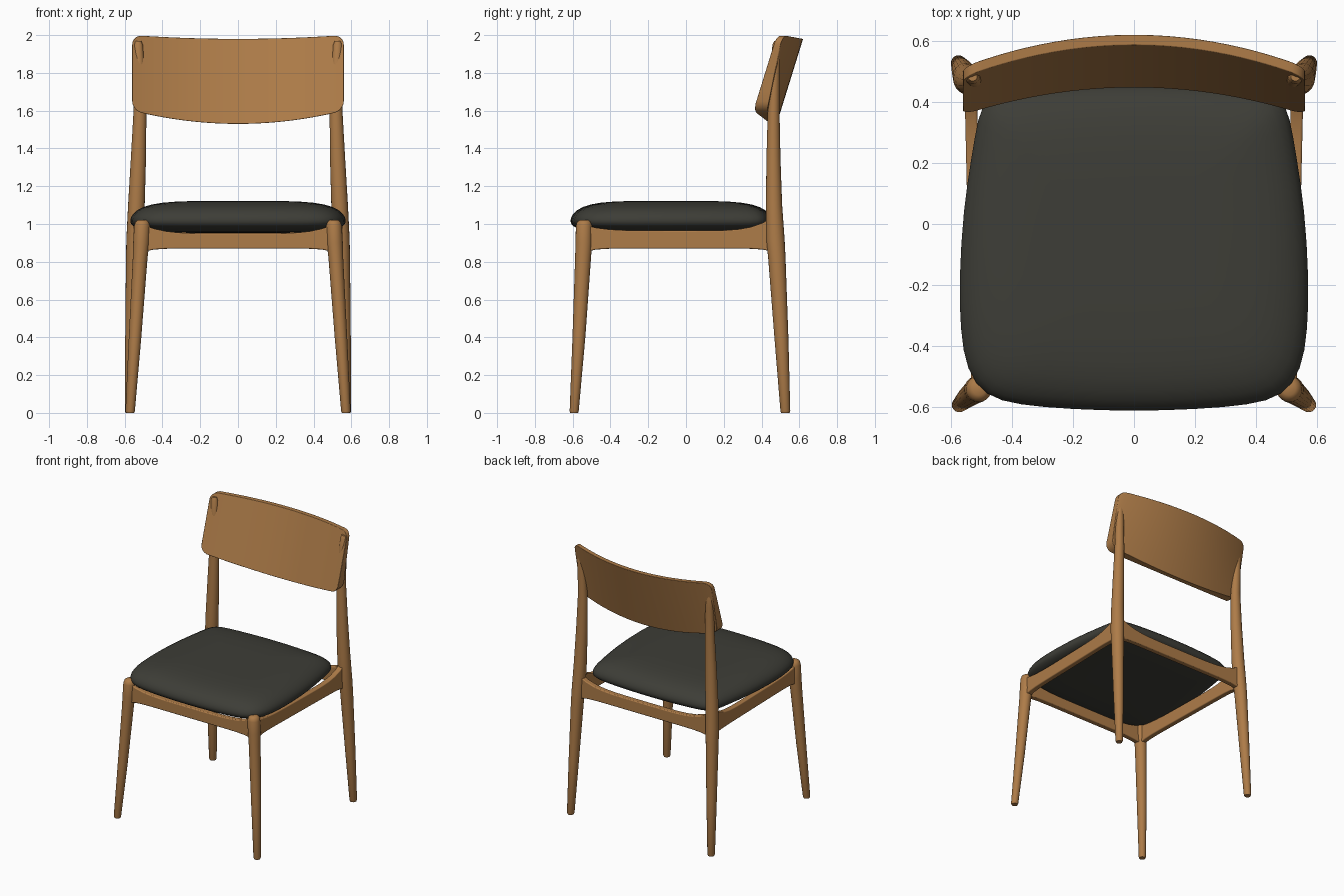
import bpy, bmesh, math
from mathutils import Vector

if "Cube" in bpy.data.objects:
    bpy.data.objects.remove(bpy.data.objects["Cube"])


def material(name, rgb):
    m = bpy.data.materials.new(name)
    m.diffuse_color = (*rgb, 1)
    m.use_nodes = True
    m.node_tree.nodes["Principled BSDF"].inputs["Base Color"].default_value = m.diffuse_color
    return m


WOOD = material("warm_wood", (0.42, 0.20, 0.065))
FABRIC = material("charcoal_upholstery", (0.047, 0.047, 0.038))


def loft(name, rings, mat, angle=40, bevel=0, subsurf=0):
    """Skin a row of closed rings and cap both ends."""
    bm = bmesh.new()
    rows = [[bm.verts.new(p) for p in ring] for ring in rings]
    n = len(rows[0])
    for a, b in zip(rows, rows[1:]):
        for i in range(n):
            j = (i + 1) % n
            bm.faces.new((a[i], a[j], b[j], b[i]))
    bm.faces.new(rows[0])
    bm.faces.new(rows[-1])
    bmesh.ops.recalc_face_normals(bm, faces=bm.faces)
    me = bpy.data.meshes.new(name)
    bm.to_mesh(me)
    bm.free()
    me.materials.append(mat)
    ob = bpy.data.objects.new(name, me)
    bpy.context.collection.objects.link(ob)
    bpy.ops.object.select_all(action='DESELECT')
    ob.select_set(True)
    bpy.context.view_layer.objects.active = ob
    bpy.ops.object.shade_smooth_by_angle(angle=math.radians(angle))
    if bevel:
        mod = ob.modifiers.new("rounded_edges", 'BEVEL')
        mod.width, mod.segments, mod.limit_method = bevel, 3, 'ANGLE'
        mod.angle_limit = math.radians(40)
    if subsurf:
        mod = ob.modifiers.new("soften", 'SUBSURF')
        mod.levels = mod.render_levels = subsurf
    return ob


def leg(name, stations, side):
    """Turned leg: stations are (x, y, z, x radius, y radius)."""
    rings = []
    for x, y, z, rx, ry in stations:
        rings.append([(side * x + rx * math.cos(a), y + ry * math.sin(a), z)
                      for a in (i * math.tau / 20 for i in range(20))])
    loft(name, rings, WOOD, 50)


def rail(name, p0, p1, top, rise0, rise1, thick=0.04, bottom=0.87):
    """Straight rail whose edges flare out toward the legs."""
    p0, p1 = Vector(p0), Vector(p1)
    d = (p1 - p0).normalized()
    side = Vector((-d.y, d.x)) * thick / 2
    rings = []
    for i in range(17):
        u = i / 8 - 1
        c = p0.lerp(p1, i / 16)
        f = abs(u) ** 5
        zt = top + (rise0 if u < 0 else rise1) * f
        zb = bottom - 0.02 * f ** 2
        a, b = c - side, c + side
        rings.append([(a.x, a.y, zb), (b.x, b.y, zb), (b.x, b.y, zt), (a.x, a.y, zt)])
    loft(name, rings, WOOD, 40, bevel=0.006)


# Legs, rear posts and side rails
FRONT = [(0.571, -0.592, 0, 0.021, 0.021), (0.571, -0.592, 0.01, 0.025, 0.024),
         (0.545, -0.567, 0.4, 0.033, 0.034), (0.518, -0.545, 0.82, 0.039, 0.042),
         (0.512, -0.541, 0.9, 0.043, 0.044), (0.508, -0.540, 0.99, 0.042, 0.043),
         (0.507, -0.539, 1.012, 0.036, 0.037), (0.507, -0.538, 1.022, 0.022, 0.022)]
REAR = [(0.574, 0.526, 0, 0.021, 0.022), (0.574, 0.526, 0.01, 0.025, 0.026),
        (0.563, 0.505, 0.4, 0.034, 0.037), (0.551, 0.481, 0.82, 0.042, 0.046),
        (0.546, 0.473, 0.92, 0.045, 0.049), (0.538, 0.466, 1.1, 0.044, 0.043),
        (0.527, 0.463, 1.35, 0.040, 0.037), (0.519, 0.464, 1.6, 0.034, 0.031),
        (0.522, 0.470, 1.8, 0.029, 0.027), (0.528, 0.479, 1.95, 0.024, 0.021),
        (0.528, 0.481, 1.97, 0.015, 0.013)]
for side, label in ((1, "right"), (-1, "left")):
    leg("front_leg_" + label, FRONT, side)
    leg("rear_leg_" + label, REAR, side)
    rail("side_rail_" + label, (side * 0.512, -0.54), (side * 0.535, 0.47), 0.965, 0.03, 0.08)

# Cross rails
rail("front_rail", (-0.51, -0.54), (0.51, -0.54), 0.95, 0.05, 0.05)
rail("back_rail", (-0.54, 0.475), (0.54, 0.475), 0.955, 0.07, 0.07)

# Padded seat: one plan outline repeated as scaled rings
half = [(0, -0.614), (0.2, -0.608), (0.38, -0.594), (0.49, -0.565), (0.55, -0.48),
        (0.57, -0.35), (0.574, -0.18), (0.56, 0.05), (0.533, 0.22), (0.512, 0.35),
        (0.485, 0.415), (0.40, 0.437), (0.2, 0.452), (0, 0.457)]
outline = half + [(-x, y) for x, y in half[-2:0:-1]]
section = [(0.3, 0.952), (0.6, 0.954), (0.85, 0.963), (0.955, 0.98), (0.995, 1.0),
           (1.002, 1.022), (0.98, 1.055), (0.89, 1.092), (0.72, 1.115), (0.45, 1.122), (0.2, 1.122)]
loft("seat_cushion", [[(x * s, -0.08 + (y + 0.08) * s, z) for x, y in outline]
                      for s, z in section], FABRIC, 180, subsurf=1)

# Curved, reclined backrest with rounded corners
W, R, ROWS = 0.56, 0.05, 6
rings = []
for i in range(33):
    x = W * math.sin((i / 16 - 1) * math.pi / 2)
    u2 = (x / W) ** 2
    t = min(1, max(0, (abs(x) - (W - R)) / R))
    cut = R * (1 - math.sqrt(1 - t * t))
    z0, z1 = 1.53 + 0.07 * u2 + cut, 1.98 + 0.02 * u2 - cut
    front, back = [], []
    for k in range(ROWS + 1):
        v = k / ROWS
        z = z0 + (z1 - z0) * v
        y = 0.468 - 0.112 * u2 + 0.31 * (z - 1.6)
        front.append((x, y, z))
        back.append((x, y + 0.034 + 0.035 * u2 * (1 - v), z))
    rings.append(front + back[::-1])
loft("backrest", rings, WOOD, 40, bevel=0.01)
